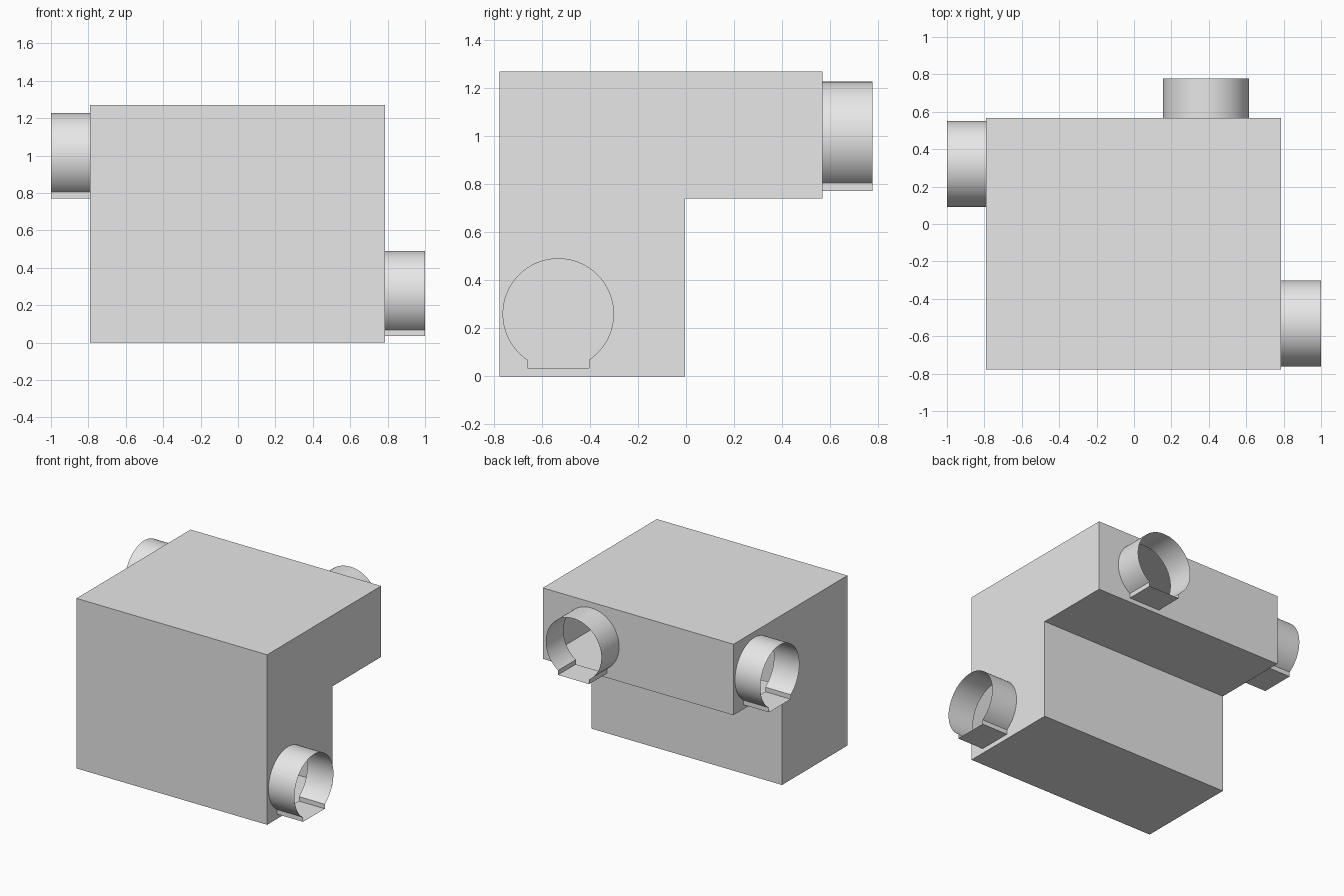
import bpy, bmesh, math

if "Cube" in bpy.data.objects:
    bpy.data.objects.remove(bpy.data.objects["Cube"])

X0, X1 = -0.79, 0.785              # side walls
Y0, YM, Y1 = -0.777, -0.005, 0.568   # front, step, back
ZM, ZT = 0.74, 1.27                # step underside, roof
R, SEGS = 0.23, 60                 # doorway radius and arc steps
STEP_W, STEP_DROP = 0.128, 0.225   # flat threshold: half width, depth below centre

grey = bpy.data.materials.new("light_grey")
grey.diffuse_color = (0.8, 0.8, 0.8, 1)
grey.use_nodes = True
grey.node_tree.nodes["Principled BSDF"].inputs["Base Color"].default_value = grey.diffuse_color


def finish(name, bm):
    bmesh.ops.remove_doubles(bm, verts=bm.verts, dist=1e-5)
    bmesh.ops.recalc_face_normals(bm, faces=bm.faces)
    me = bpy.data.meshes.new(name)
    bm.to_mesh(me)
    bm.free()
    me.materials.append(grey)
    for p in me.polygons:
        p.use_smooth = True
    me.set_sharp_from_angle(angle=math.radians(30))
    ob = bpy.data.objects.new(name, me)
    bpy.context.collection.objects.link(ob)
    return ob


def keyhole():
    """Circle with a flat threshold slot at the bottom, as (across, height)."""
    a = math.asin(STEP_W / R)
    pts = []
    for i in range(SEGS + 1):
        t = a + (2 * math.pi - 2 * a) * i / SEGS
        pts.append((R * math.sin(t), -R * math.cos(t)))
    return pts + [(-STEP_W, -STEP_DROP), (STEP_W, -STEP_DROP)]


def on_x(x, yc, zc):
    return [(x, yc + u, zc + v) for u, v in keyhole()]


def on_y(y, xc, zc):
    return [(xc + u, y, zc + v) for u, v in keyhole()]


# Each doorway: inner loop on the wall, outer loop at the open end
doorways = {
    "right_doorway": (on_x(X1, -0.532, 0.26), on_x(1.0, -0.532, 0.26)),
    "left_doorway": (on_x(X0, 0.32, 0.997), on_x(-1.0, 0.32, 0.997)),
    "back_doorway": (on_y(Y1, 0.385, 0.997), on_y(0.777, 0.385, 0.997)),
}

# Open doorway tubes
for name, (inner, outer) in doorways.items():
    bm = bmesh.new()
    a = [bm.verts.new(p) for p in inner]
    b = [bm.verts.new(p) for p in outer]
    for i in range(len(a)):
        j = (i + 1) % len(a)
        bm.faces.new((a[i], a[j], b[j], b[i]))
    finish(name, bm)

# Hollow stepped room with openings where the doorways meet it
profile = [(Y0, 0), (YM, 0), (YM, ZM), (Y1, ZM), (Y1, ZT), (Y0, ZT)]
bm = bmesh.new()


def holed_wall(outline, hole, normal):
    edges = []
    for loop in (outline, hole):
        vs = [bm.verts.new(p) for p in loop]
        edges += [bm.edges.new((vs[i - 1], vs[i])) for i in range(len(vs))]
    bmesh.ops.triangle_fill(bm, use_beauty=True, edges=edges, normal=normal)


holed_wall([(X1, y, z) for y, z in profile], doorways["right_doorway"][0], (1, 0, 0))
holed_wall([(X0, y, z) for y, z in profile], doorways["left_doorway"][0], (-1, 0, 0))
holed_wall([(X0, Y1, ZM), (X1, Y1, ZM), (X1, Y1, ZT), (X0, Y1, ZT)],
           doorways["back_doorway"][0], (0, 1, 0))
for i in range(len(profile)):
    (ya, za), (yb, zb) = profile[i], profile[(i + 1) % len(profile)]
    if ya == yb == Y1:
        continue                   # back wall already built with its opening
    bm.faces.new([bm.verts.new(p) for p in
                  ((X0, ya, za), (X1, ya, za), (X1, yb, zb), (X0, yb, zb))])
finish("stepped_room", bm)
